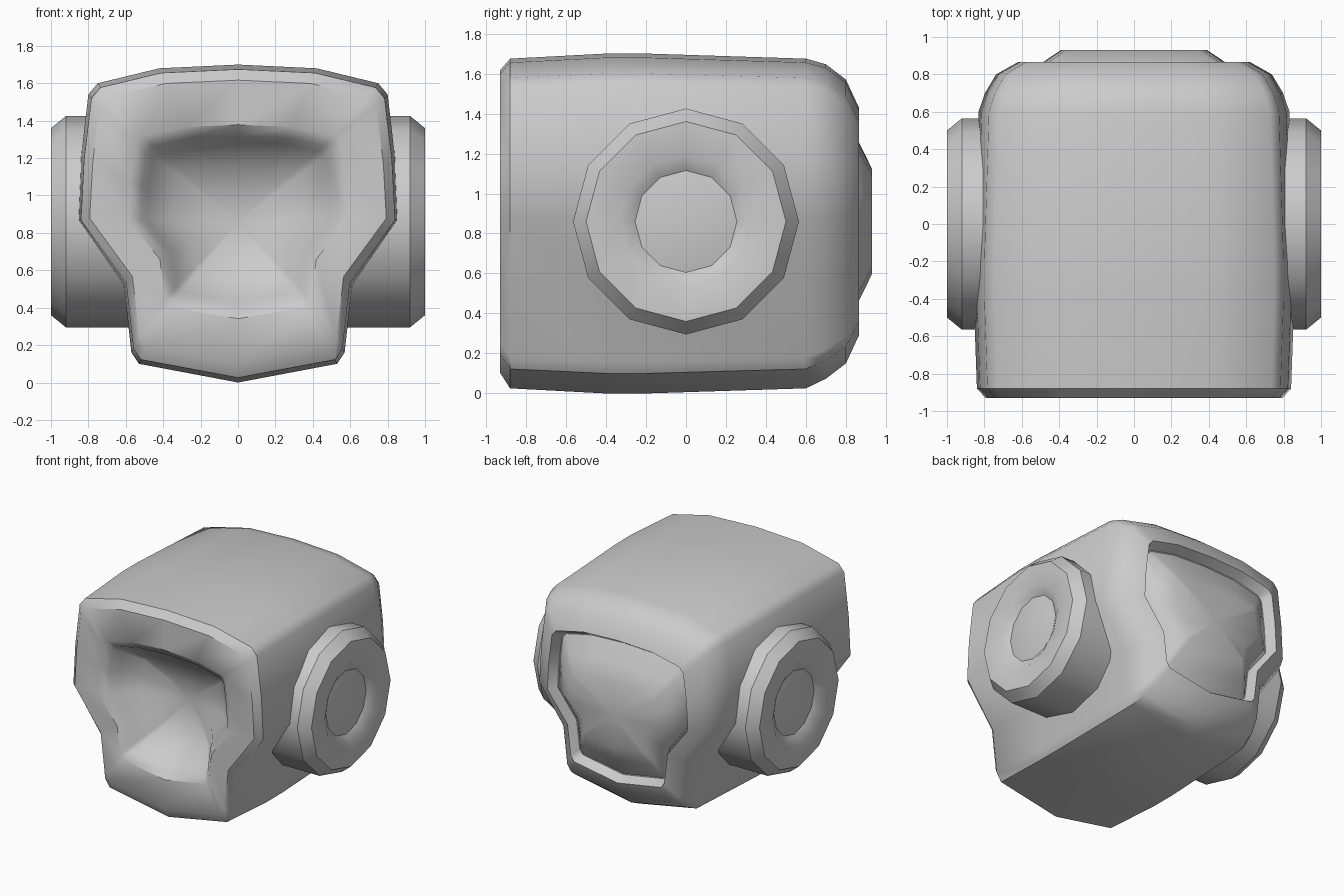
import bpy, bmesh, math

cube = bpy.data.objects.get("Cube")
if cube:
    bpy.data.objects.remove(cube, do_unlink=True)

grey = bpy.data.materials.new("plain_grey")
grey.use_nodes = True
COLOUR = (0.6, 0.6, 0.6, 1)
grey.diffuse_color = COLOUR
grey.node_tree.nodes["Principled BSDF"].inputs["Base Color"].default_value = COLOUR

MID = 0.86  # height of the shared centre line

# Half of the body cross-section, top to bottom
HALF = [(0, 1.7), (.42, 1.68), (.75, 1.6), (.8, 1.54), (.84, 1.2), (.857, .87),
        (.61, .52), (.57, .16), (.53, .1), (0, 0)]
PROFILE = HALF + [(-x, z) for x, z in reversed(HALF[1:-1])]


def loft(name, rings, start=None, end=None, angle=40):
    """Bridge rings of points; optional tip points close the ends."""
    bm = bmesh.new()
    loops = [[bm.verts.new(p) for p in ring] for ring in rings]
    n = len(loops[0])
    for a, b in zip(loops, loops[1:]):
        for i in range(n):
            j = (i + 1) % n
            bm.faces.new((a[i], a[j], b[j], b[i]))
    for tip, loop in ((start, loops[0]), (end, loops[-1])):
        if tip:
            v = bm.verts.new(tip)
            for i in range(n):
                bm.faces.new((loop[i], loop[(i + 1) % n], v))
    bmesh.ops.recalc_face_normals(bm, faces=bm.faces)
    mesh = bpy.data.meshes.new(name)
    bm.to_mesh(mesh)
    bm.free()
    mesh.materials.append(grey)
    obj = bpy.data.objects.new(name, mesh)
    bpy.context.collection.objects.link(obj)
    bpy.ops.object.select_all(action='DESELECT')
    obj.select_set(True)
    bpy.context.view_layer.objects.active = obj
    bpy.ops.object.shade_smooth_by_angle(angle=math.radians(angle))
    return obj


def section(y, sx, sz):
    return [(x * sx, y, MID + (z - .85) * sz) if sz < .95
            else (x * sx, y, .85 + (z - .85) * sz) for x, z in PROFILE]


def disc_ring(side, x, r):
    return [(side * x, r * math.sin(a), MID + r * math.cos(a))
            for a in (math.tau * i / 12 for i in range(12))]


# Body shell: front bowl, rim, chamfer, barrel sides, rounded back, back lip
shell = [(-.63, .2, .18), (-.7, .42, .37), (-.82, .57, .5), (-.88, .61, .54),
         (-.93, .685, .61),
         (-.93, .925, .89), (-.88, .98, .97), (-.4, 1, 1), (-.2, 1, 1),
         (.6, .97, .97), (.7, .93, .925), (.8, .86, .835), (.865, .725, .67),
         (.79, .68, .625), (.77, .55, .5)]
loft("body_shell", [section(*s) for s in shell],
     start=(0, -.61, MID), end=(0, .77, MID))

# Domed plug set into the back recess
plug = [(.75, .67, .615), (.79, .67, .615), (.87, .56, .455), (.93, .456, .31)]
loft("back_plug", [section(*s) for s in plug], end=(0, .93, MID), angle=50)

# Twelve-sided side discs with a dished ring and a low domed centre
disc = [(.45, .565), (.92, .565), (1, .5), (1, .33), (.955, .255)]
for side, name in ((1, "left_disc"), (-1, "right_disc")):
    loft(name, [disc_ring(side, x, r) for x, r in disc],
         start=(side * .45, 0, MID), end=(side, 0, MID), angle=37)
